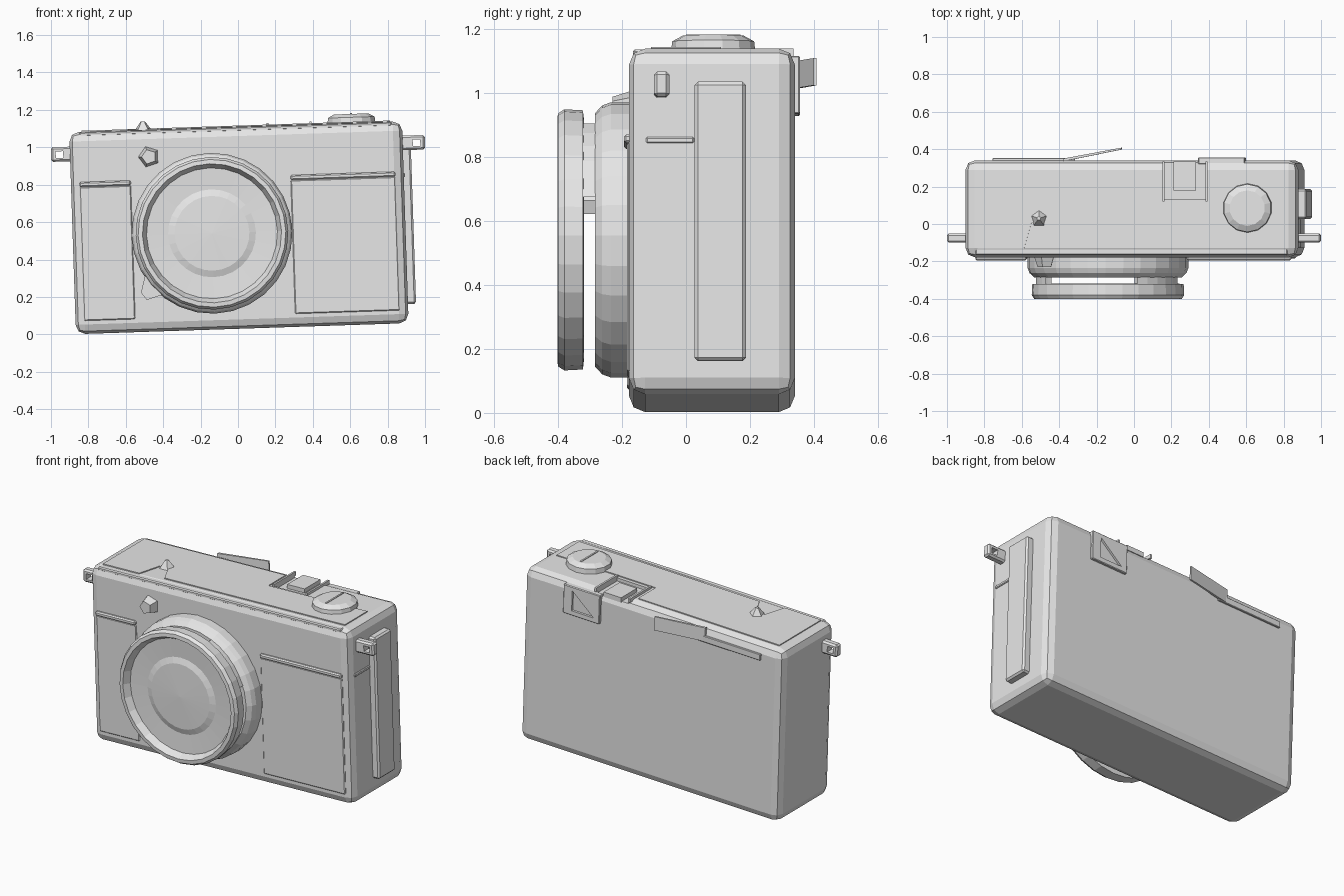
import bpy, bmesh
from math import cos, sin, pi, radians
from mathutils import Matrix, Vector

old = bpy.data.objects.get("Cube")
if old:
    bpy.data.objects.remove(old, do_unlink=True)

# The camera leans slightly: parts are built upright, then tilted together
TILT = Matrix.Translation((0, 0, 0.57)) @ Matrix.Rotation(radians(-1.9), 4, 'Y')
LENS = Vector((-0.14, 0, -0.025))

grey = bpy.data.materials.new("light grey")
grey.use_nodes = True
grey.diffuse_color = (0.8, 0.8, 0.8, 1)
grey.node_tree.nodes["Principled BSDF"].inputs["Base Color"].default_value = (0.8, 0.8, 0.8, 1)


def finish(name, bm):
    bmesh.ops.recalc_face_normals(bm, faces=bm.faces)
    mesh = bpy.data.meshes.new(name)
    bm.to_mesh(mesh)
    bm.free()
    mesh.transform(TILT)
    mesh.materials.append(grey)
    ob = bpy.data.objects.new(name, mesh)
    bpy.context.collection.objects.link(ob)
    return ob


def box(name, x, y, z, bevel=0, segments=1):
    """Box from three (low, high) ranges."""
    bm = bmesh.new()
    bmesh.ops.create_cube(bm, size=1)
    for v in bm.verts:
        v.co = [(lo + hi) / 2 + c * (hi - lo) for c, (lo, hi) in zip(v.co, (x, y, z))]
    if bevel:
        bmesh.ops.bevel(bm, geom=bm.edges[:], offset=bevel, segments=segments,
                        profile=0.5, affect='EDGES')
    return finish(name, bm)


def prism(name, points, lo, hi, axis):
    """Extrude an outline along y (points are x, z) or z (points are x, y)."""
    bm = bmesh.new()
    put = (lambda p, d: (p[0], d, p[1])) if axis == 'y' else (lambda p, d: (p[0], p[1], d))
    face = bm.faces.new([bm.verts.new(put(p, lo)) for p in points])
    top = bmesh.ops.extrude_face_region(bm, geom=[face])["geom"]
    move = Vector(put((0, 0), hi - lo))
    bmesh.ops.translate(bm, verts=[v for v in top if isinstance(v, bmesh.types.BMVert)], vec=move)
    return finish(name, bm)


def cone(name, centre, r1, r2, depth, sides, axis='z', spin=0):
    """Tapered stud growing up (z) or forward (y) from its base centre."""
    bm = bmesh.new()
    bmesh.ops.create_cone(bm, cap_ends=True, segments=sides, radius1=r1, radius2=r2, depth=depth)
    turn = Matrix.Rotation(pi / 2, 4, 'X') if axis == 'y' else Matrix()
    bm.transform(Matrix.Translation(centre) @ turn
                 @ Matrix.Translation((0, 0, depth / 2)) @ Matrix.Rotation(spin, 4, 'Z'))
    return finish(name, bm)


def lathe(name, profile, sides=28, start=0, end=360):
    """Turn (radius, y) points about the lens axis."""
    bm = bmesh.new()
    full = end - start == 360
    count = sides if full else sides + 1
    rows = []
    for i in range(count):
        a = radians(start + (end - start) * i / sides)
        rows.append([bm.verts.new(LENS + Vector((r * cos(a), y, r * sin(a)))) for r, y in profile])
    for i in range(sides):
        a, b = rows[i], rows[(i + 1) % count]
        for j in range(len(profile) - 1):
            bm.faces.new((a[j], b[j], b[j + 1], a[j + 1]))
    bmesh.ops.remove_doubles(bm, verts=bm.verts, dist=0.0005)
    return finish(name, bm)


def cut(ob, cutter):
    """Subtract a cutter and discard it."""
    cutter.hide_render = True
    mod = ob.modifiers.new("cut", 'BOOLEAN')
    mod.operation, mod.object, mod.solver = 'DIFFERENCE', cutter, 'EXACT'
    bpy.context.view_layer.objects.active = ob
    bpy.ops.object.modifier_apply(modifier=mod.name)
    bpy.data.objects.remove(cutter, do_unlink=True)


# Body with rounded edges and a shallow accessory shoe slot
body = box("body", (-0.885, 0.895), (-0.178, 0.34), (-0.54, 0.54), 0.05, 2)
cut(body, box("shoe_cutter", (0.18, 0.40), (0.13, 0.40), (0.52, 0.60)))
for x in (0.17, 0.40):
    box("shoe_rail", (x, x + 0.012), (0.12, 0.335), (0.53, 0.555))
box("shoe_plate", (0.23, 0.35), (0.18, 0.335), (0.515, 0.545))

# Raised top plate, notched around the release
prism("top_plate", [(-0.82, -0.13), (-0.57, -0.13), (-0.53, 0.01), (-0.47, 0.01), (-0.41, -0.11),
                    (0.83, -0.11), (0.83, 0.11), (0.15, 0.11), (0.15, 0.28), (-0.82, 0.28)],
      0.53, 0.546, 'z')
cone("release_stud", (-0.49, 0.03, 0.535), 0.05, 0.012, 0.05, 5)
cone("dial", (0.625, 0.085, 0.535), 0.132, 0.128, 0.035, 14)
cone("dial_top", (0.625, 0.085, 0.57), 0.128, 0.095, 0.018, 14)
box("dial_ridge", (0.62, 0.63), (0.0, 0.17), (0.58, 0.592))

# Front covering panels either side of the lens, with ledges above them
for name, x in (("right", (-0.84, -0.565)), ("left", (0.29, 0.85))):
    box(name + "_front_panel", x, (-0.184, -0.17), (-0.47, 0.245), 0.005)
    box(name + "_ledge", x, (-0.194, -0.17), (0.245, 0.272), 0.007)
box("side_ledge", (0.88, 0.902), (-0.125, 0.025), (0.243, 0.262), 0.004)
box("top_front_lip", (-0.83, 0.84), (-0.166, -0.13), (0.515, 0.538), 0.006)

# Side door
box("side_door", (0.88, 0.938), (0.027, 0.187), (-0.438, 0.434), 0.01)

# Strap lugs with eyelets
for name, s in (("right", -1), ("left", 1)):
    xs = sorted((0.014 + s * 0.85, 0.014 + s))
    lug = box(name + "_strap_lug", xs, (-0.10, -0.052), (0.385, 0.463), 0.01)
    hole = sorted((0.014 + s * 0.935, 0.014 + s * 0.975))
    cut(lug, box("eyelet_cutter", hole, (-0.2, 0.05), (0.405, 0.44)))

# Small front window stud
cone("front_window", (-0.463, -0.17, 0.395), 0.06, 0.04, 0.06, 5, 'y', 0.3)

# Lens base barrel
lathe("lens_base", [(0, -0.15), (0.43, -0.15), (0.43, -0.235), (0.42, -0.262),
                    (0.395, -0.285), (0.36, -0.285), (0.34, -0.26), (0, -0.255)])
# Front ring with recessed glass
lathe("lens_front", [(0, -0.372), (0.20, -0.366), (0.235, -0.354), (0.35, -0.36), (0.372, -0.402),
                     (0.395, -0.40), (0.408, -0.38), (0.405, -0.322), (0.37, -0.318), (0, -0.335)])
# Partial necks that join the front ring to the base
neck = [(0.36, -0.265), (0.395, -0.265), (0.395, -0.34), (0.36, -0.34), (0.36, -0.265)]
lathe("lens_neck_left", neck, 5, 18, 65)
lathe("lens_neck_right", neck, 3, 145, 165)
# Focus tab at the lower edge of the lens
prism("focus_tab", [(-0.50, -0.22), (-0.53, -0.33), (-0.50, -0.37), (-0.40, -0.34)],
      -0.25, -0.17, 'y')

# Rear eyepiece with a triangular recess
eyepiece = box("eyepiece", (0.36, 0.61), (0.32, 0.356), (0.345, 0.525), 0.004)
cut(eyepiece, prism("eyepiece_cutter", [(0.40, 0.375), (0.55, 0.50), (0.55, 0.375)],
                    0.343, 0.40, 'y'))

# Thumb lever sweeping out from the back, with its guide strip
prism("thumb_lever", [(-0.36, 0.335), (-0.05, 0.398), (-0.05, 0.408), (-0.36, 0.35)],
      0.455, 0.54, 'z')
box("lever_guide", (-0.74, -0.30), (0.33, 0.352), (0.45, 0.49), 0.003)
